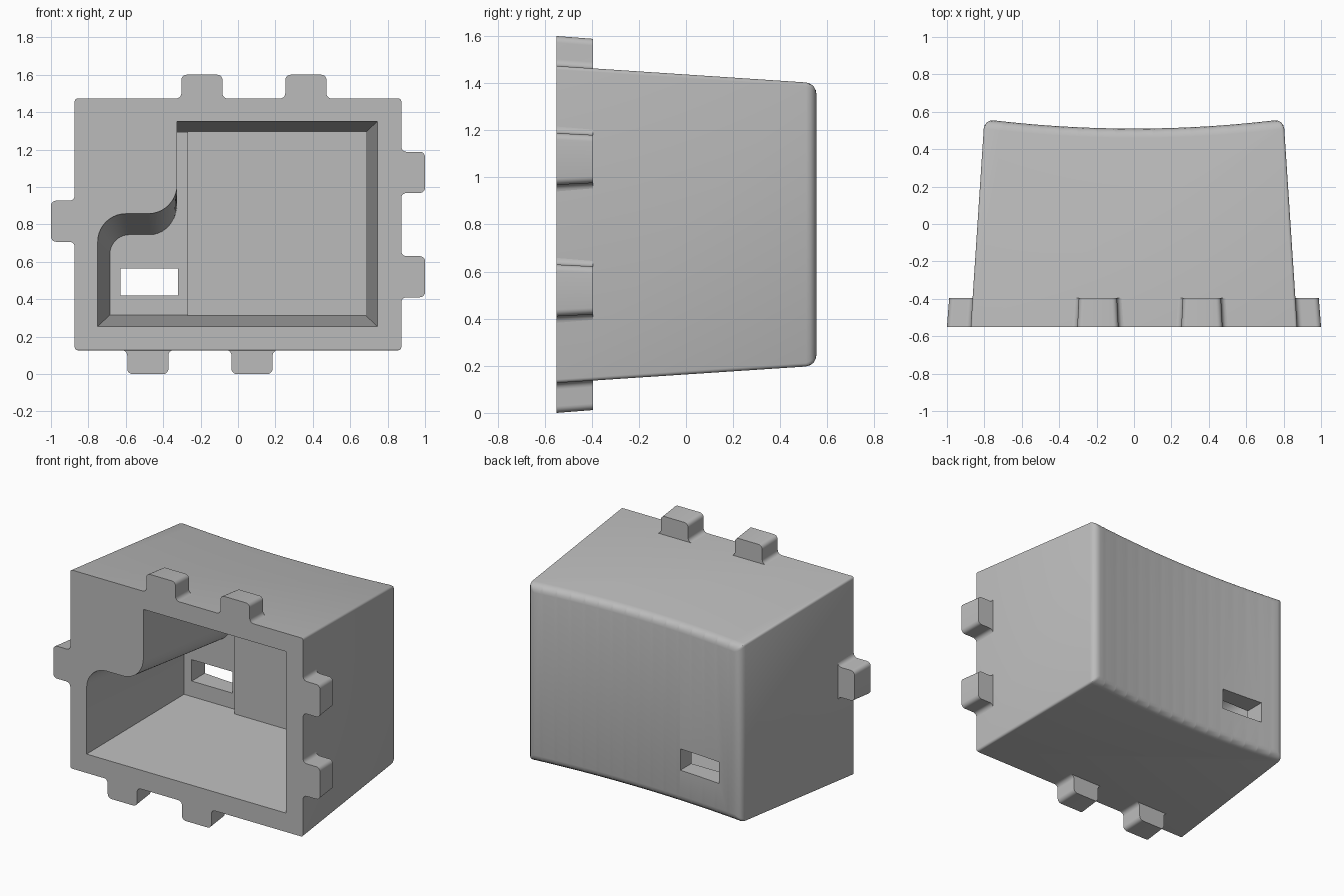
import bpy, bmesh
from math import cos, sin, pi, radians

cube = bpy.data.objects.get("Cube")
if cube:
    bpy.data.objects.remove(cube, do_unlink=True)

grey = bpy.data.materials.new("plain_grey")
grey.use_nodes = True
COLOUR = (0.5, 0.5, 0.5, 1)
grey.diffuse_color = COLOUR
for node in grey.node_tree.nodes:
    if node.type == 'BSDF_PRINCIPLED':
        node.inputs["Base Color"].default_value = COLOUR

FRONT, BACK = -0.55, 0.56
DRAFT = 0.066


def finish(name, bm):
    bmesh.ops.recalc_face_normals(bm, faces=bm.faces[:])
    mesh = bpy.data.meshes.new(name)
    bm.to_mesh(mesh)
    bm.free()
    ob = bpy.data.objects.new(name, mesh)
    bpy.context.collection.objects.link(ob)
    mesh.materials.append(grey)
    return ob


def loft(name, ring_a, ring_b):
    """Closed solid between two rings with equal point counts."""
    bm = bmesh.new()
    a = [bm.verts.new(p) for p in ring_a]
    b = [bm.verts.new(p) for p in ring_b]
    bm.faces.new(a)
    bm.faces.new(b[::-1])
    for i in range(len(a)):
        j = (i + 1) % len(a)
        bm.faces.new((a[i], b[i], b[j], a[j]))
    return finish(name, bm)


def box(name, x, y, z):
    ring = [(x[0], z[0]), (x[1], z[0]), (x[1], z[1]), (x[0], z[1])]
    return loft(name, [(u, y[0], v) for u, v in ring],
                [(u, y[1], v) for u, v in ring])


def arc(cx, cz, rx, rz, start, end, n=10):
    angles = [radians(start + (end - start) * i / n) for i in range(n + 1)]
    return [(cx + rx * cos(t), cz + rz * sin(t)) for t in angles]


def activate(ob):
    bpy.ops.object.select_all(action='DESELECT')
    ob.select_set(True)
    bpy.context.view_layer.objects.active = ob


def apply_all(ob):
    activate(ob)
    for mod in list(ob.modifiers):
        bpy.ops.object.modifier_apply(modifier=mod.name)


def smooth(ob):
    activate(ob)
    bpy.ops.object.shade_smooth_by_angle(angle=radians(30))


# Tapered housing with a hollowed, curved back
def outline(top):
    points = [(-0.873, FRONT), (0.873, FRONT)]
    for i in range(17):
        x = 0.8 - 1.6 * i / 16
        points.append((x, 0.51 + 0.05 * (x / 0.8) ** 2))
    if top:
        return [(x, y, 1.478 - DRAFT * (y - FRONT)) for x, y in points]
    return [(x, y, 0.132 + DRAFT * (y - FRONT)) for x, y in points]


housing = loft("housing", outline(False), outline(True))

# Large rounding on the back rim, small rounding on the long edges
bm = bmesh.new()
bm.from_mesh(housing.data)
weight = bm.edges.layers.float.new("bevel_weight_edge")
for e in bm.edges:
    rear = [v.co.y > 0 for v in e.verts]
    flat = abs(e.verts[0].co.z - e.verts[1].co.z) < 0.1
    at_end = all(abs(v.co.x) > 0.79 for v in e.verts)
    if all(rear) and (flat or at_end):
        e[weight] = 1.0
    elif any(rear):
        e[weight] = 0.3
bm.to_mesh(housing.data)
bm.free()
bevel = housing.modifiers.new("rounding", 'BEVEL')
bevel.limit_method = 'WEIGHT'
bevel.width = 0.05
bevel.segments = 4
bevel.use_clamp_overlap = False
apply_all(housing)

# Cavity with an S-shaped corner step
mouth = [(-0.75, 0.26), (0.745, 0.26), (0.745, 1.355), (-0.325, 1.355)]
mouth += arc(-0.48, 1.02, 0.155, 0.158, 0, -90)
mouth += arc(-0.6, 0.712, 0.15, 0.15, 90, 180)
floor = [(-0.685, 0.32), (0.68, 0.32), (0.68, 1.295), (-0.325, 1.295)]
floor += arc(-0.47, 0.92, 0.145, 0.17, 0, -90)
floor += arc(-0.58, 0.645, 0.105, 0.105, 90, 180)
DEEP = 0.4
ahead = 0.05
lip = [(a + (a - c) * ahead, b + (b - d) * ahead)
       for (a, b), (c, d) in zip(mouth, floor)]
lip_y = FRONT - (DEEP - FRONT) * ahead
cavity = loft("cavity_cutter", [(x, lip_y, z) for x, z in lip],
              [(x, DEEP, z) for x, z in floor])
slot = box("slot_cutter", (-0.627, -0.32), (0.3, 0.7), (0.425, 0.57))
for cutter in (cavity, slot):
    cutter.hide_render = True
    cut = housing.modifiers.new("cut", 'BOOLEAN')
    cut.operation = 'DIFFERENCE'
    cut.solver = 'EXACT'
    cut.object = cutter
apply_all(housing)
for cutter in (cavity, slot):
    bpy.data.objects.remove(cutter, do_unlink=True)
smooth(housing)

# Raised panel on the cavity's rear wall
box("rear_panel", (-0.27, 0.71), (0.35, 0.43), (0.29, 1.32))


# Rounded locking tabs around the open rim
def tab_profile(half, root, height):
    r = 0.028
    right = arc(half + r, root + r, r, r, 270, 180, 5)
    right += arc(half - r, height - r, r, r, 0, 90, 5)
    return right + [(-u, v) for u, v in reversed(right)]


def tab(name, centre, edge, direction):
    def place(profile, y):
        ring = []
        for u, v in profile:
            if direction in ("top", "bottom"):
                sign = 1 if direction == "top" else -1
                ring.append((centre + u, y, 0.805 + sign * (edge + v)))
            else:
                sign = 1 if direction == "left" else -1
                ring.append((sign * (edge + v), y, centre + u))
        return ring
    near = place(tab_profile(0.11, 0, 0.127), FRONT)
    far = place(tab_profile(0.102, -0.011, 0.115), -0.395)
    smooth(loft(name, near, far))


for i, x in enumerate((-0.193, 0.363)):
    tab(f"top_tab_{i + 1}", x, 0.673, "top")
for i, x in enumerate((-0.482, 0.075)):
    tab(f"bottom_tab_{i + 1}", x, 0.673, "bottom")
for i, z in enumerate((0.525, 1.083)):
    tab(f"left_tab_{i + 1}", z, 0.873, "left")
tab("right_tab", 0.822, 0.873, "right")

# Rest the lowest tab on the ground
bpy.context.view_layer.update()
parts = [o for o in bpy.context.scene.objects if o.type == 'MESH']
low = min(v.co.z for o in parts for v in o.data.vertices)
for o in parts:
    o.location.z -= low
